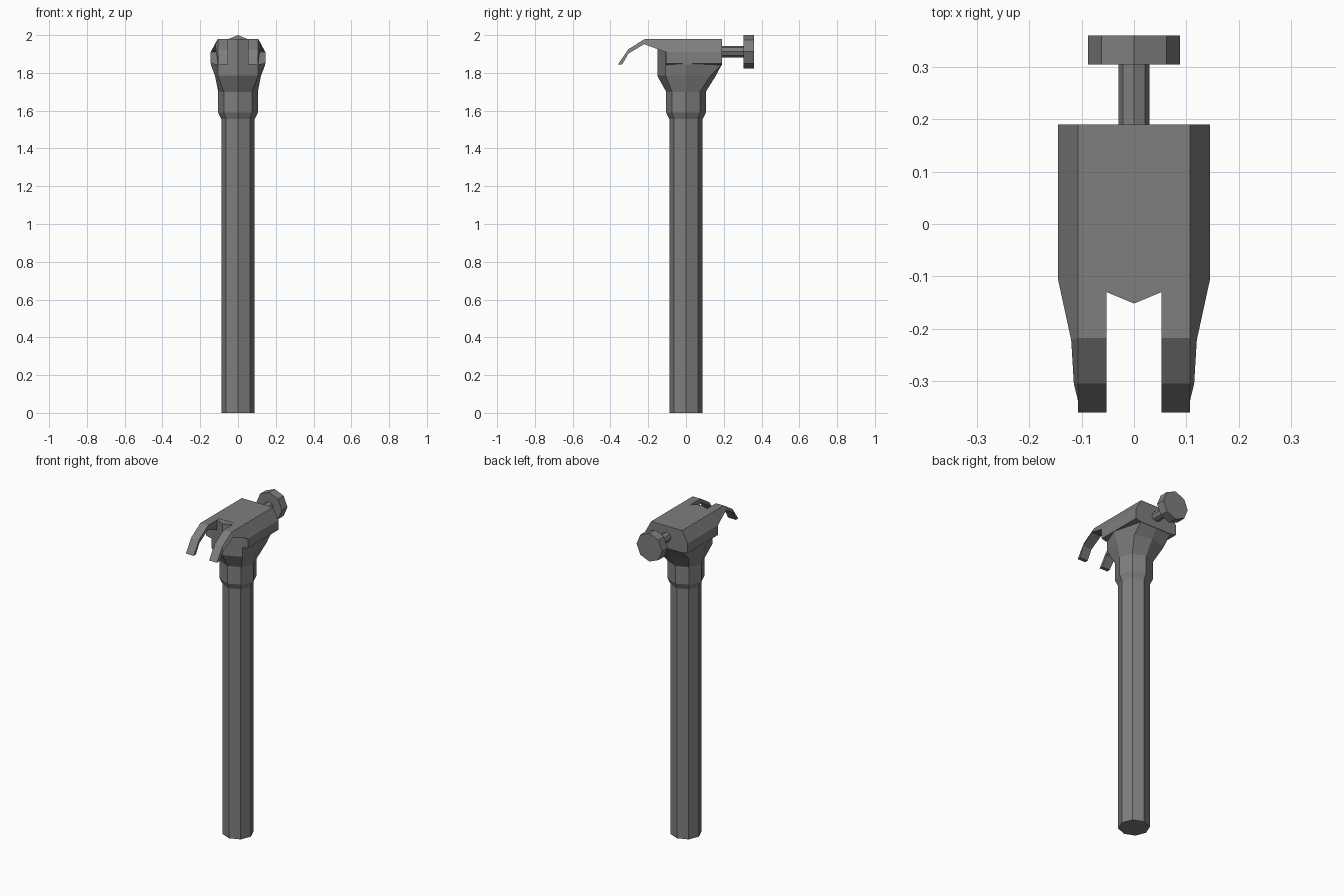
import bpy
from math import sin, cos, pi

if "Cube" in bpy.data.objects:
    bpy.data.objects.remove(bpy.data.objects["Cube"])

# Dark grey metal
dark = bpy.data.materials.new("dark_grey")
dark.diffuse_color = (0.21, 0.21, 0.21, 1)
dark.use_nodes = True
dark.node_tree.nodes["Principled BSDF"].inputs["Base Color"].default_value = dark.diffuse_color


def loft(name, rings):
    """Skin a list of equal-length vertex rings and cap both ends."""
    n = len(rings[0])
    verts = [p for r in rings for p in r]
    faces = [[i * n + j, i * n + (j + 1) % n, (i + 1) * n + (j + 1) % n, (i + 1) * n + j]
             for i in range(len(rings) - 1) for j in range(n)]
    faces += [list(range(n))[::-1], list(range(len(verts) - n, len(verts)))]
    me = bpy.data.meshes.new(name)
    me.from_pydata(verts, [], faces)
    me.materials.append(dark)
    ob = bpy.data.objects.new(name, me)
    bpy.context.collection.objects.link(ob)
    bpy.context.view_layer.objects.active = ob
    bpy.ops.object.mode_set(mode='EDIT')
    bpy.ops.mesh.select_all(action='SELECT')
    bpy.ops.mesh.normals_make_consistent(inside=False)
    bpy.ops.object.mode_set(mode='OBJECT')
    return ob


def octagon(r):
    return [(r * cos(k * pi / 4), r * sin(k * pi / 4)) for k in range(8)]


def up_ring(r, z):
    return [(x, y, z) for x, y in octagon(r)]


def neck_ring(side, diag, front, back, back_diag, z):
    f = front * 0.7071
    return [(side, 0, z), (diag, back_diag, z), (0, back, z), (-diag, back_diag, z),
            (-side, 0, z), (-diag, -f, z), (0, -front, z), (diag, -f, z)]


# Handle
loft("handle", [up_ring(0.088, 0), up_ring(0.088, 1.565)])

# Collar and flared neck, rising between the claws
loft("neck", [up_ring(0.088, 1.555), up_ring(0.105, 1.59), up_ring(0.105, 1.70),
              neck_ring(0.122, 0.107, 0.152, 0.158, 0.13, 1.785),
              neck_ring(0.144, 0.107, 0.152, 0.189, 0.189, 1.844),
              neck_ring(0.144, 0.107, 0.152, 0.189, 0.189, 1.91),
              neck_ring(0.106, 0.107, 0.152, 0.189, 0.189, 1.979)])

# Head block
half = [(0.107, 1.98), (0.145, 1.91), (0.145, 1.85), (0.107, 1.842)]
section = half + [(-x, z) for x, z in reversed(half)]
loft("head", [[(x, y, z) for x, z in section] for y in (-0.107, 0.19)])

# Claws: top y, top z, bottom y, bottom z, outer x
stations = [(-0.107, 1.98, -0.107, 1.91, 0.145),
            (-0.218, 1.98, -0.222, 1.952, 0.12),
            (-0.305, 1.925, -0.305, 1.902, 0.115),
            (-0.36, 1.845, -0.338, 1.845, 0.107)]
for name, s in (("claw_right", 1), ("claw_left", -1)):
    loft(name, [[(s * 0.053, yt, zt), (s * 0.107, yt, zt), (s * xo, yb, zb), (s * 0.053, yb, zb)]
                for yt, zt, yb, zb, xo in stations])

# Striking face and its stem
for name, r, y0, y1 in (("stem", 0.03, 0.18, 0.31), ("striking_face", 0.088, 0.305, 0.36)):
    loft(name, [[(a, y, 1.912 + b) for a, b in octagon(r)] for y in (y0, y1)])
